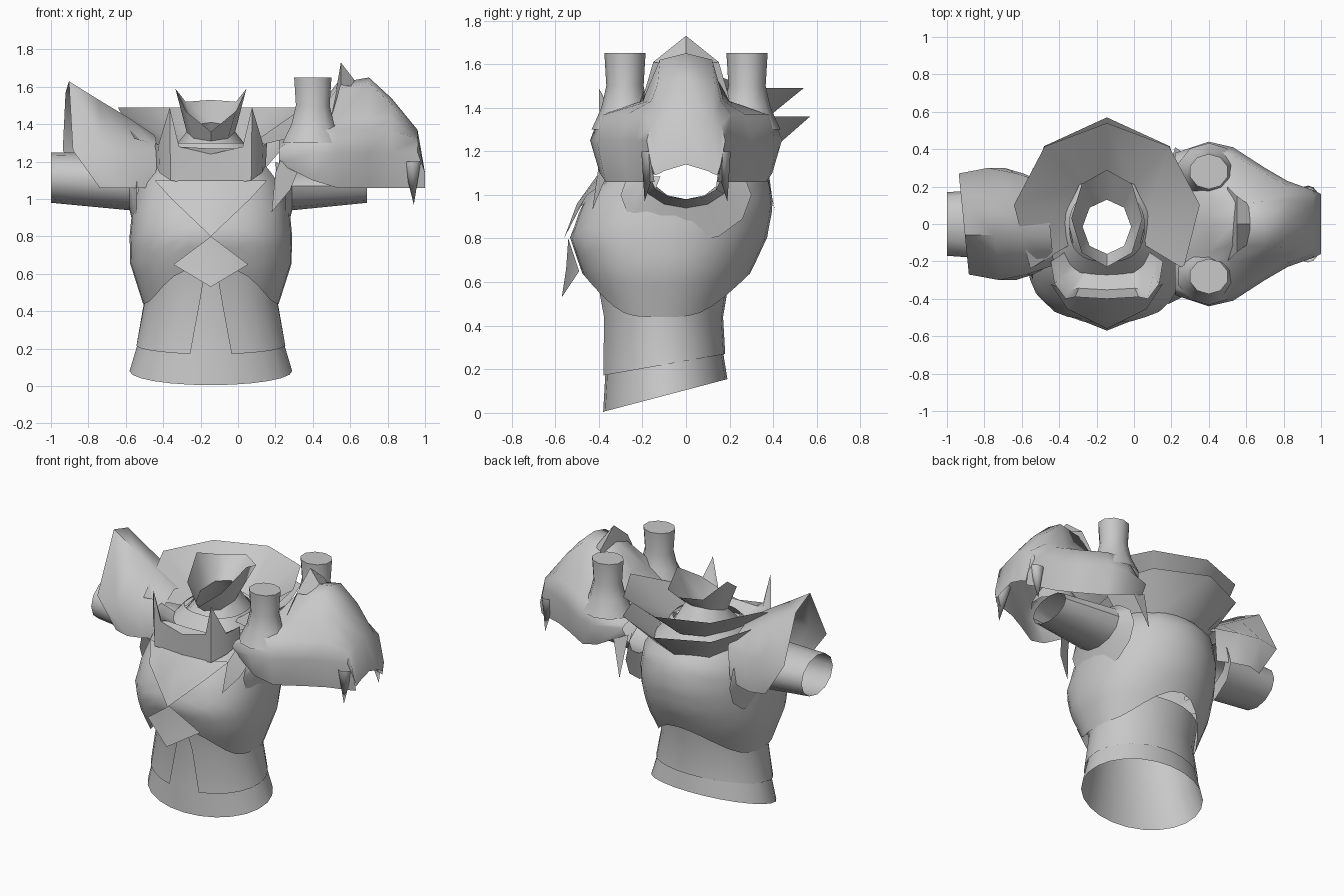
import bpy
import bmesh
from math import sin, cos, pi, radians

CENTRE = -.145  # x of the torso axis

cube = bpy.data.objects.get("Cube")
if cube:
    bpy.data.objects.remove(cube, do_unlink=True)

steel = bpy.data.materials.new("plain_grey")
steel.use_nodes = True
grey = (.58, .58, .58, 1)
steel.diffuse_color = grey
steel.node_tree.nodes["Principled BSDF"].inputs["Base Color"].default_value = grey


def sheet(name, rows, skip=None, sharp=45):
    """Skin a grid of points, row by row, into a smooth shaded shell."""
    bm = bmesh.new()
    grid = [[bm.verts.new(point) for point in row] for row in rows]
    for low, high in zip(grid, grid[1:]):
        for a, b, c, d in zip(low, low[1:], high[1:], high):
            middle = (a.co + b.co + c.co + d.co) / 4
            if not (skip and skip(middle)):
                bm.faces.new((a, b, c, d))
    bmesh.ops.remove_doubles(bm, verts=bm.verts[:], dist=.001)
    loose = [vert for vert in bm.verts if not vert.link_faces]
    bmesh.ops.delete(bm, geom=loose, context='VERTS')
    bmesh.ops.recalc_face_normals(bm, faces=bm.faces[:])
    mesh = bpy.data.meshes.new(name)
    bm.to_mesh(mesh)
    bm.free()
    mesh.materials.append(steel)
    obj = bpy.data.objects.new(name, mesh)
    bpy.context.collection.objects.link(obj)
    bpy.ops.object.select_all(action='DESELECT')
    obj.select_set(True)
    bpy.context.view_layer.objects.active = obj
    bpy.ops.object.shade_smooth_by_angle(angle=radians(sharp))


def mirror_x(half):
    """Mirror a row that starts on the torso axis to the other side."""
    right = [(CENTRE - x, y, z) for x, y, z in half[:0:-1]]
    return right + [(CENTRE + x, y, z) for x, y, z in half]


def mirror_y(x, half):
    """Mirror a row of (y, z) points about y = 0 at a given x."""
    front = [(x, -y, z) for y, z in half[:0:-1]]
    return front + [(x, y, z) for y, z in half]


def turns(count, gap=0):
    """Angles of a full turn from the front, less a gap on either side of it."""
    return [-pi / 2 + gap + 2 * (pi - gap) * i / count for i in range(count + 1)]


def torso_point(angle, z, width, front, back, square=1):
    """Point on an oval around the torso axis; a low square boxes the front."""
    across, along = cos(angle), sin(angle)
    if along < 0:
        along = -abs(along) ** square
        across *= max(abs(across), .001) ** (square - 1)
    y = (front + back) / 2 + (back - front) / 2 * along
    return (CENTRE + width * across, y, z)


def torso_ring(z, width, front, back, slope=0, gap=0, count=24):
    """Oval around the torso that may rise to the back and open at the front."""
    return [torso_point(a, z + slope * sin(a), width, front, back)
            for a in turns(count, gap)]


def sleeve_ring(x, width, bottom, top):
    """Upright oval for a sleeve running along x."""
    middle, radius = (top + bottom) / 2, (top - bottom) / 2
    return [(x, width * cos(a), middle + radius * sin(a)) for a in turns(12)]


def flat_ring(x, y, z, radius, count=10):
    """Level circle for horns and teeth."""
    return [(x + radius * cos(a), y + radius * .9 * sin(a), z) for a in turns(count)]


# Waist: flared skirt under a belly plate that is split at the front
sheet("skirt", [torso_ring(.08, .435, -.38, .19, slope=.075),
                torso_ring(.23, .39, -.37, .17, slope=.05),
                torso_ring(.4, .35, -.36, .15),
                torso_ring(.6, .36, -.38, .18)])
sheet("belly_plate", [torso_ring(.22, .4, -.39, .18, slope=.05, gap=.28),
                      torso_ring(.44, .36, -.38, .17, gap=.17),
                      torso_ring(.62, .38, -.41, .2, gap=.08)])

# Chest shell profile: height, half width, front, back
PROFILE = [(.4, .35, -.36, .16), (.65, .43, -.48, .3), (.8, .435, -.53, .37),
           (.95, .42, -.48, .4), (1.1, .38, -.38, .38), (1.3, .2, -.2, .2)]


def chest_point(angle, step):
    """Walk from the wavy hem at step 0 up to the neck at step 1."""
    hem = .44 + .2 * sin(angle) ** 4
    z = hem + (PROFILE[-1][0] - hem) * step
    low, high = next((p, q) for p, q in zip(PROFILE, PROFILE[1:]) if z < q[0] + .01)
    blend = (z - low[0]) / (high[0] - low[0])
    oval = [p + (q - p) * blend for p, q in zip(low[1:], high[1:])]
    return torso_point(angle, z, *oval, square=.75)


def is_arm_hole(middle):
    return abs(middle.x - CENTRE) > .28 and abs(middle.y) < .15 and .97 < middle.z < 1.2


sheet("chest_shell", [[chest_point(a, step / 12) for a in turns(32)]
                      for step in range(13)], is_arm_hole)

# Layered breast plates, each coming to a point at the front
tip = (0, -.56, .8)
sheet("upper_breast_plate", [
    mirror_x([tip, tip, tip]),
    mirror_x([(0, -.5, .96), (.1, -.5, .93), (.21, -.455, 1)]),
    mirror_x([(0, -.4, 1.1), (.17, -.385, 1.1), (.3, -.32, 1.1)])])
top, bottom = (0, -.54, .8), (0, -.57, .53)
sheet("breast_diamond", [mirror_x([top, top]),
                         mirror_x([(0, -.55, .66), (.2, -.49, .65)]),
                         mirror_x([bottom, bottom])])

# Throat guard: one plan, scaled for wall, rim, ledge and inner slope
GUARD_PLAN = [(0, -.4), (.17, -.39), (.22, -.4), (.28, -.32), (.3, -.2)]
GUARD_FOOT = [1.09, 1.09, 1.1, 1.14, 1.18]
GUARD_RIM = [1.24, 1.28, 1.49, 1.29, 1.3]


def guard_row(scale, heights):
    return mirror_x([(x * scale, y * scale, z)
                     for (x, y), z in zip(GUARD_PLAN, heights)])


sheet("throat_guard", [guard_row(.98, GUARD_FOOT), guard_row(1, GUARD_RIM),
                       guard_row(.88, [1.27] * 5), guard_row(.6, [1.2] * 5)])

# Neck piece: narrow waist and a flaring rim with two side points
rim_heights = [1.36, 1.47, 1.59, 1.52, 1.53]
rim_heights += rim_heights[-2::-1]
rim = [(x, y, height) for (x, y, _), height
       in zip(torso_ring(0, .19, -.23, .29, count=8), rim_heights)]
sheet("neck_collar", [torso_ring(1.17, .28, -.27, .3, count=8),
                      torso_ring(1.27, .2, -.22, .22, count=8),
                      torso_ring(1.36, .13, -.16, .13, slope=.05, count=8),
                      rim], sharp=50)

# Two fanned plates behind the neck; the upper one dips at its front ends
upper_rim = [(x, y, z + min(0, y) * .7) for x, y, z
             in torso_ring(1.49, .5, -.45, .54, gap=.96, count=6)]
sheet("upper_fan", [torso_ring(1.27, .22, -.2, .27, gap=.96, count=6), upper_rim])
sheet("lower_fan", [torso_ring(1.15, .28, -.2, .33, gap=1.5, count=4),
                    torso_ring(1.36, .46, -.4, .57, gap=1.5, count=4)])

# Open sleeves that widen into the chest
sheet("right_sleeve", [sleeve_ring(-1, .17, .98, 1.25), sleeve_ring(-.58, .2, .94, 1.25),
                       sleeve_ring(-.54, .3, .78, 1.24)])
sheet("left_sleeve", [sleeve_ring(.69, .16, .98, 1.16), sleeve_ring(.29, .2, .94, 1.2),
                      sleeve_ring(.25, .3, .78, 1.22)])


def arch(x, width, peak):
    """Peaked section over the arm; the lower edge trails inwards."""
    trail = x - (x + .5) * .35
    section = [(trail, -width, 1.06), (x, -width, 1.26), (x, -.06, peak),
               (x, .12, peak - .06), (x, width, 1.26), (trail, width, 1.03)]
    return [(px - py / 10, py, pz) for px, py, pz in section]


# Right shoulder: peaked shell opening outwards
sheet("right_shoulder_guard", [arch(-.45, .22, 1.34), arch(-.6, .27, 1.44),
                               arch(-.75, .3, 1.53), arch(-.91, .27, 1.63)], sharp=70)


def skull_section(x, peak, crest, cheek):
    """Narrow crown, sunken temple, brow, cheek bone and tucked-in jaw."""
    bone = min(1.25, peak)
    jaw = max(1.06, 1.3 - x / 2)
    temple = crest + (cheek - crest) * .3
    return mirror_y(x, [(0, peak), (crest, peak - .03),
                        (temple, min(peak - .04, 1.43)),
                        (cheek * .9, min(peak - .05, 1.37)),
                        (cheek, bone), (cheek * .9, jaw)])


# Left shoulder: beast skull facing outwards
sheet("skull_shell", [skull_section(*numbers) for numbers in (
    (.22, 1.32, .15, .38), (.4, 1.45, .15, .44), (.53, 1.62, .11, .41),
    (.7, 1.65, .12, .3), (.82, 1.54, .13, .23), (.96, 1.37, .1, .18),
    (1, 1.14, .1, .16))], sharp=60)
sheet("skull_crest", [mirror_y(.5, [(0, 1.42), (.2, 1.44)]),
                      mirror_y(.55, [(0, 1.73), (.15, 1.61)]),
                      mirror_y(.62, [(0, 1.64), (.1, 1.6)])])

for side, label in ((-1, "front"), (1, "back")):
    # Horn stump with a flared foot and a closed top
    horn = ((1.3, .17), (1.4, .12), (1.5, .095), (1.65, .105), (1.65, 0))
    sheet(label + "_horn_stump",
          [flat_ring(.4, side * .28, z, radius) for z, radius in horn])
    # Long fang at the tip of the snout
    sheet(label + "_fang", [flat_ring(.93, side * .16, 1.2, .05),
                            flat_ring(.94, side * .19, .97, 0)])

# Straps joining the skull to the chest
buckle, hook = (.18, -.43, .93), (.22, .41, .92)
sheet("front_strap", [[buckle, buckle],
                      [(.2, -.4, 1.14), (.28, -.38, 1.05)],
                      [(.26, -.3, 1.29), (.34, -.3, 1.2)]])
sheet("back_strap", [[hook, hook], [(.2, .34, 1.2), (.3, .36, 1.15)]])
